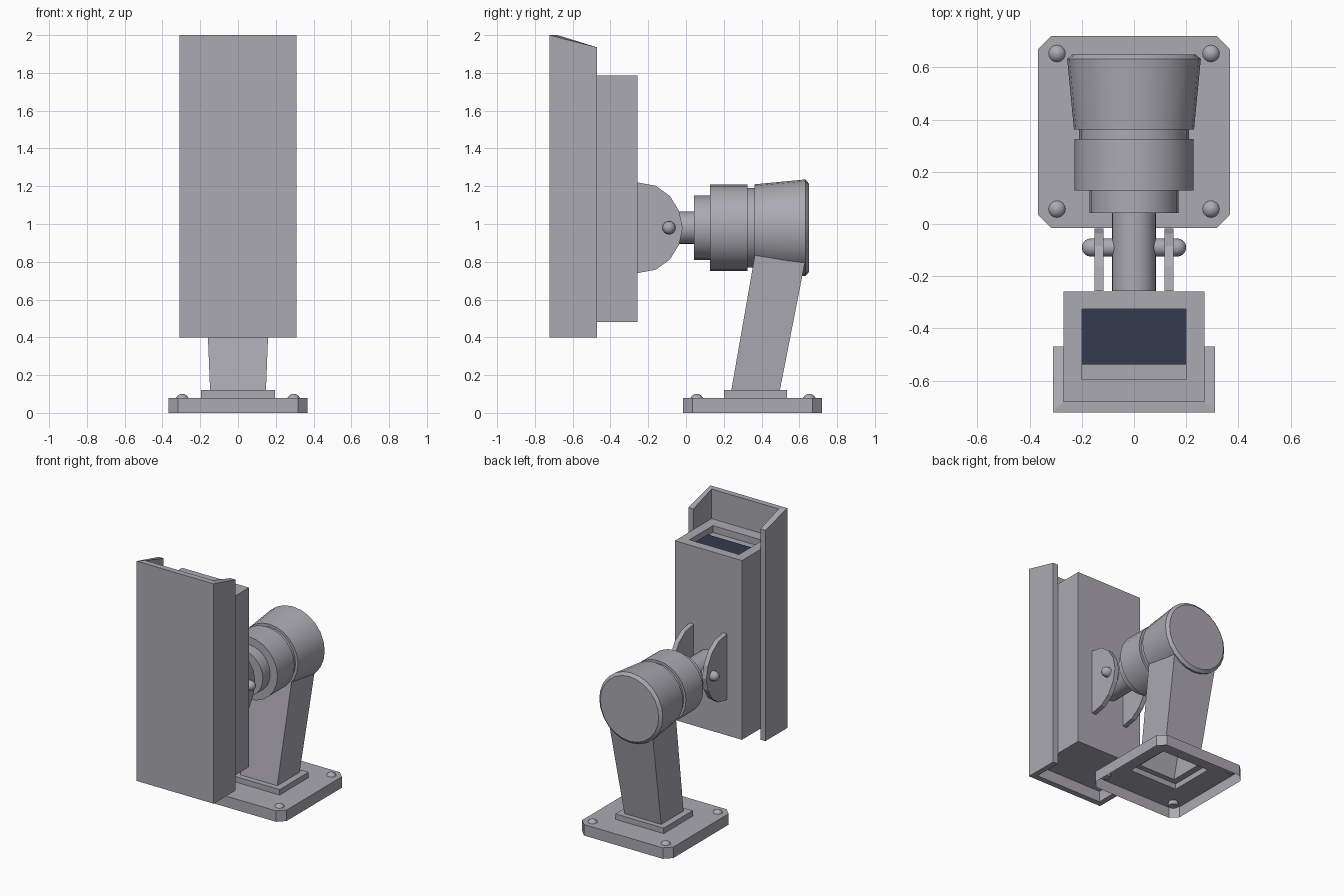
import bpy, bmesh, math

if "Cube" in bpy.data.objects:
    bpy.data.objects.remove(bpy.data.objects["Cube"])

def material(name, col):
    m = bpy.data.materials.new(name)
    m.diffuse_color = (*col, 1)
    m.use_nodes = True
    m.node_tree.nodes["Principled BSDF"].inputs["Base Color"].default_value = m.diffuse_color
    return m

GREY = material("grey_metal", (0.41, 0.40, 0.445))
DARK = material("dark_glass", (0.033, 0.044, 0.078))


def finish(name, bm, mat=GREY, smooth=False):
    bmesh.ops.remove_doubles(bm, verts=bm.verts, dist=1e-5)
    me = bpy.data.meshes.new(name)
    bm.to_mesh(me)
    bm.free()
    me.materials.append(mat)
    ob = bpy.data.objects.new(name, me)
    bpy.context.collection.objects.link(ob)
    if smooth:
        bpy.ops.object.select_all(action='DESELECT')
        ob.select_set(True)
        bpy.context.view_layer.objects.active = ob
        bpy.ops.object.shade_smooth_by_angle(angle=math.radians(32))
    return ob


def loft(name, rings, start=True, end=True, mat=GREY, smooth=False):
    """Skin a list of equal-length point rings, optionally capped."""
    bm = bmesh.new()
    vs = [[bm.verts.new(p) for p in r] for r in rings]
    n = len(vs[0])
    for a, b in zip(vs, vs[1:]):
        for i in range(n):
            j = (i + 1) % n
            bm.faces.new((a[i], a[j], b[j], b[i]))
    if start:
        bm.faces.new(vs[0][::-1])
    if end:
        bm.faces.new(vs[-1])
    return finish(name, bm, mat, smooth)


def rect(x, y0, y1, z, c=0.0):
    """Eight-point rectangle with corner chamfer c."""
    return [(-x + c, y0, z), (x - c, y0, z), (x, y0 + c, z), (x, y1 - c, z),
            (x - c, y1, z), (-x + c, y1, z), (-x, y1 - c, z), (-x, y0 + c, z)]


def lathe(name, profile, axis, centre, n=24):
    """Revolve (position, radius) pairs round the x, y or z axis."""
    rings = []
    for d, r in profile:
        ring = []
        for i in range(n):
            t = 2 * math.pi * i / n
            p = [0, 0, 0]
            p[axis] = d
            p[(axis + 1) % 3] = r * math.cos(t)
            p[(axis + 2) % 3] = r * math.sin(t)
            ring.append([a + b for a, b in zip(p, centre)])
        rings.append(ring)
    return loft(name, rings, smooth=True)


AXIS_Z = 0.98

# Base: hollow chamfered plate with a raised step, open underneath
loft("base_plate", [rect(0.367, -0.015, 0.72, 0, 0.05), rect(0.367, -0.015, 0.72, 0.08, 0.05),
                    rect(0.195, 0.20, 0.535, 0.08), rect(0.195, 0.20, 0.535, 0.12),
                    rect(0.148, 0.24, 0.497, 0.12)], start=False, end=False)

# Leaning arm, hollow, buried in the swivel housing
loft("support_arm", [rect(0.148, 0.24, 0.497, 0.12), rect(0.177, 0.369, 0.642, 0.86)],
     start=False, end=False)

# Dome bolts on the base corners
R = 0.036
for x in (-0.295, 0.295):
    for y in (0.057, 0.653):
        dome = [(R * math.sin(a), R * math.cos(a)) for a in
                [math.radians(d) for d in (-25, 0, 22, 45, 67, 88)]]
        lathe("base_bolt", dome, 2, (x, y, 0.065), 16)

# Swivel housing and stepped collars
lathe("swivel_housing", [(0.362, 0.21), (0.362, 0.23), (0.632, 0.256), (0.65, 0.235)],
      1, (0, 0, AXIS_Z))
lathe("swivel_neck", [(0.31, 0.21), (0.37, 0.21)], 1, (0, 0, AXIS_Z))
lathe("swivel_collar", [(0.128, 0.228), (0.325, 0.228)], 1, (0, 0, AXIS_Z))
lathe("swivel_ring", [(0.043, 0.17), (0.13, 0.17)], 1, (0, 0, AXIS_Z))
lathe("pivot_shaft", [(-0.256, 0.085), (0.045, 0.085)], 1, (0, 0, AXIS_Z))

# Pivot brackets: rounded plates either side of the shaft
half = [(-0.256, 0.24), (-0.16, 0.222), (-0.085, 0.168), (-0.036, 0.088)]
outline = [(y, -z) for y, z in half] + [(-0.018, 0)] + [(y, z) for y, z in half[::-1]]
for s in (-1, 1):
    loft("pivot_bracket", [[(s * 0.134 + d, y, AXIS_Z + z) for y, z in outline]
                           for d in (-0.017, 0.017)])

# Pivot pin with domed ends
r = 0.035
cap = [(0.165 + r * math.sin(a), r * math.cos(a)) for a in
       [math.radians(d) for d in (0, 22, 45, 67, 88)]]
lathe("pivot_pin", [(-d, q) for d, q in cap[::-1]] + cap, 0, (0, -0.09, AXIS_Z), 16)

# Camera body with a recessed window in its upper end
loft("camera_body", [rect(0.27, -0.68, -0.258, 0.48), rect(0.27, -0.68, -0.258, 1.785),
                     rect(0.2, -0.595, -0.325, 1.785), rect(0.2, -0.595, -0.325, 1.735)])
loft("lens_window", [rect(0.199, -0.538, -0.326, 1.734), rect(0.199, -0.538, -0.326, 1.742)],
     mat=DARK)

# Sun shield: U channel whose side walls slope at the top
o, i, yf, yi, yb = 0.31, 0.27, -0.722, -0.68, -0.47
u = [(-o, yf), (o, yf), (o, yb), (i, yb), (i, yi), (-i, yi), (-i, yb), (-o, yb)]
bm = bmesh.new()
lo = [bm.verts.new((x, y, 0.4)) for x, y in u]
hi = [bm.verts.new((x, y, 1.935 if y == yb else 2.0)) for x, y in u]
for k in range(8):
    j = (k + 1) % 8
    bm.faces.new((lo[k], lo[j], hi[j], hi[k]))
for q in ((0, 1, 4, 5), (1, 2, 3, 4), (0, 5, 6, 7)):
    bm.faces.new([hi[k] for k in q])
    bm.faces.new([lo[k] for k in q[::-1]])
finish("sun_shield", bm)
